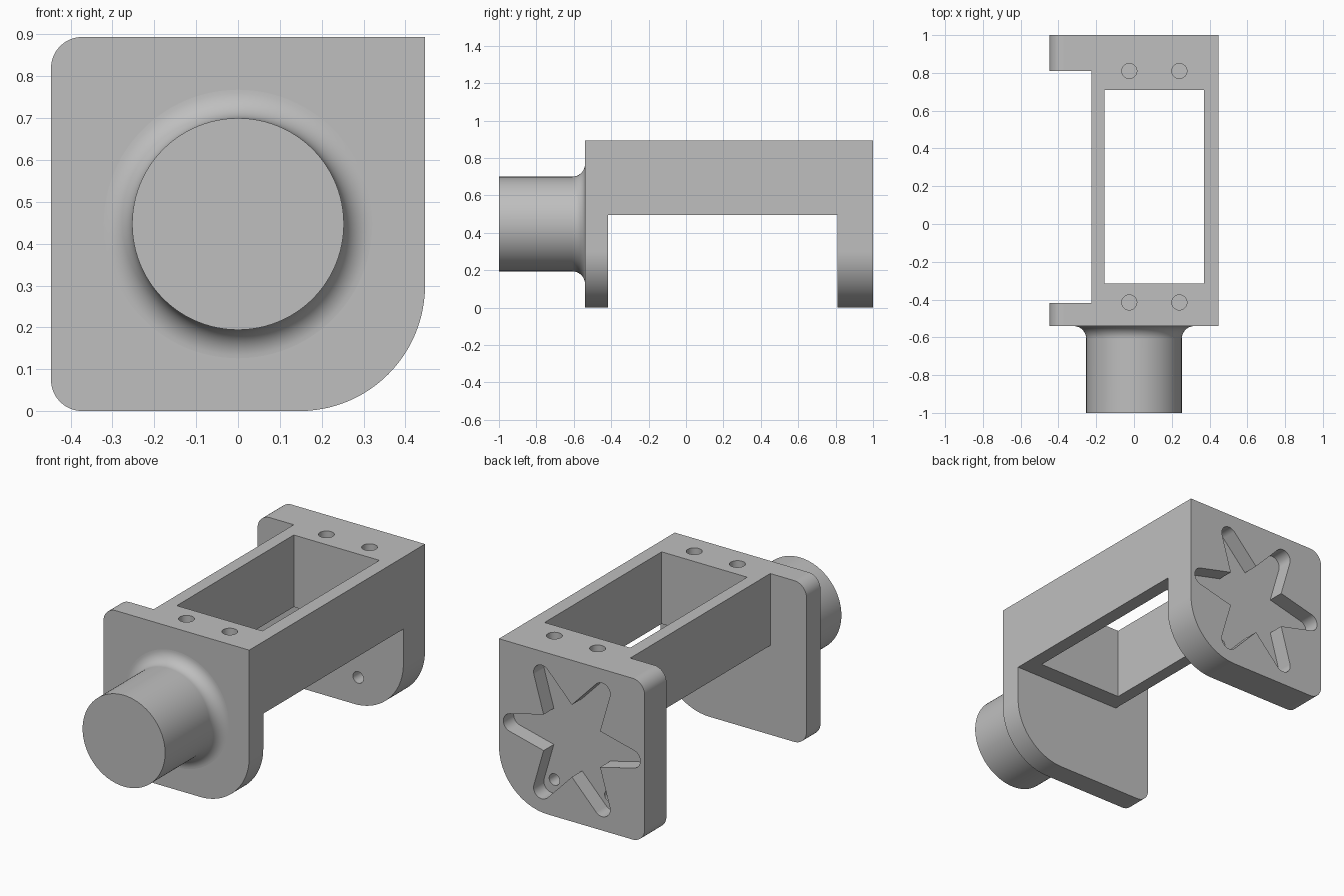
import bpy, bmesh
from math import sin, cos, pi, radians, tan
from mathutils import Vector

if "Cube" in bpy.data.objects:
    bpy.data.objects.remove(bpy.data.objects["Cube"])

grey = bpy.data.materials.new("plain grey")
grey.use_nodes = True
grey.diffuse_color = (0.52, 0.52, 0.52, 1)
grey.node_tree.nodes["Principled BSDF"].inputs["Base Color"].default_value = (0.52, 0.52, 0.52, 1)

HALF = 0.447          # half width of the square end plates
MID = 0.447           # height of the shaft axis
FRONT, FRONT_IN, BACK_IN, BACK = -0.54, -0.417, 0.81, 1.0


def finish(bm, name):
    bmesh.ops.recalc_face_normals(bm, faces=bm.faces)
    mesh = bpy.data.meshes.new(name)
    bm.to_mesh(mesh)
    bm.free()
    mesh.materials.append(grey)
    obj = bpy.data.objects.new(name, mesh)
    bpy.context.collection.objects.link(obj)
    return obj


def prism(name, outline, low, high, axis):
    """Extrude a 2D outline along y (outline in x, z) or z (outline in x, y)."""
    bm = bmesh.new()
    place = (lambda a, b, h: (a, h, b)) if axis == "y" else (lambda a, b, h: (a, b, h))
    face = bm.faces.new([bm.verts.new(place(a, b, low)) for a, b in outline])
    moved = bmesh.ops.extrude_face_region(bm, geom=[face])["geom"]
    verts = [v for v in moved if isinstance(v, bmesh.types.BMVert)]
    bmesh.ops.translate(bm, verts=verts, vec=place(0, 0, high - low))
    return finish(bm, name)


def arc(cx, cy, r, start, end, steps=16):
    angles = [radians(start + (end - start) * i / steps) for i in range(steps + 1)]
    return [(cx + r * cos(a), cy + r * sin(a)) for a in angles]


def circle(cx, cy, r):
    return arc(cx, cy, r, 0, 360, 32)[:-1]


def rect(x0, x1, y0, y1):
    return [(x0, y0), (x1, y0), (x1, y1), (x0, y1)]


def combine(target, other, operation):
    mod = target.modifiers.new("join", "BOOLEAN")
    mod.operation, mod.solver, mod.object = operation, "EXACT", other
    bpy.context.view_layer.objects.active = target
    bpy.ops.object.modifier_apply(modifier=mod.name)
    bpy.data.objects.remove(other)


# End plate outline: one square corner, one large round, two small rounds
TOP, SMALL, BIG = 2 * MID, 0.075, 0.3
plate = ([(HALF, TOP)]
         + arc(-HALF + SMALL, TOP - SMALL, SMALL, 90, 180)
         + arc(-HALF + SMALL, SMALL, SMALL, 180, 270)
         + arc(HALF - BIG, BIG, BIG, 270, 360, 24))

# Bracket: end plates bridged by a raised rectangular frame
bracket = prism("bracket", plate, FRONT, FRONT_IN, "y")
combine(bracket, prism("back_plate", plate, BACK_IN, BACK, "y"), "UNION")
bridge = prism("bridge", rect(-0.225, HALF, FRONT + 0.05, BACK - 0.05), 0.495, TOP, "z")
combine(bracket, bridge, "UNION")

# Open pocket through the frame
combine(bracket, prism("pocket", rect(-0.155, 0.37, -0.315, 0.71), 0.3, 1.1, "z"), "DIFFERENCE")

# Blind screw holes in the top
for x in (-0.025, 0.24):
    for y in (-0.415, 0.81):
        combine(bracket, prism("screw_hole", circle(x, y, 0.04), 0.6, 1.1, "z"), "DIFFERENCE")

# Six-armed recess in the back, with tapered round-ended arms
star = []
for k in range(6):
    turn = radians(60 * k)
    arm = [(0.173, -0.1)] + arc(0.37, 0, 0.05, -76, 76, 12)
    star += [(x * cos(turn) - y * sin(turn), MID + x * sin(turn) + y * cos(turn)) for x, y in arm]
combine(bracket, prism("star_recess", star, BACK - 0.09, BACK + 0.1, "y"), "DIFFERENCE")

# Through holes in the two lower arms
for side in (-1, 1):
    hole = prism("arm_hole", circle(side * 0.17, MID - 0.294, 0.032), 0.7, 1.1, "y")
    combine(bracket, hole, "DIFFERENCE")

# Shaft: lathed profile with a fillet where it meets the front plate
RADIUS, FILLET = 0.253, 0.068
profile = [(0, -1), (RADIUS, -1)]
profile += arc(RADIUS + FILLET, FRONT - FILLET, FILLET, 180, 90, 12)
profile += [(RADIUS + FILLET, FRONT + 0.04), (0, FRONT + 0.04)]
bm = bmesh.new()
ring = [bm.verts.new((r, y, MID)) for r, y in profile]
edges = [bm.edges.new(pair) for pair in zip(ring, ring[1:])]
bmesh.ops.spin(bm, geom=ring + edges, cent=(0, 0, MID), axis=(0, 1, 0),
               angle=2 * pi, steps=96, use_duplicate=False)
bmesh.ops.remove_doubles(bm, verts=bm.verts, dist=0.0001)
shaft = finish(bm, "shaft")

# Smooth rounds, crisp edges
for obj in (bracket, shaft):
    bpy.ops.object.select_all(action="DESELECT")
    obj.select_set(True)
    bpy.context.view_layer.objects.active = obj
    bpy.ops.object.shade_smooth_by_angle(angle=radians(30))
    weighted = obj.modifiers.new("even_shading", "WEIGHTED_NORMAL")
    weighted.keep_sharp = True
